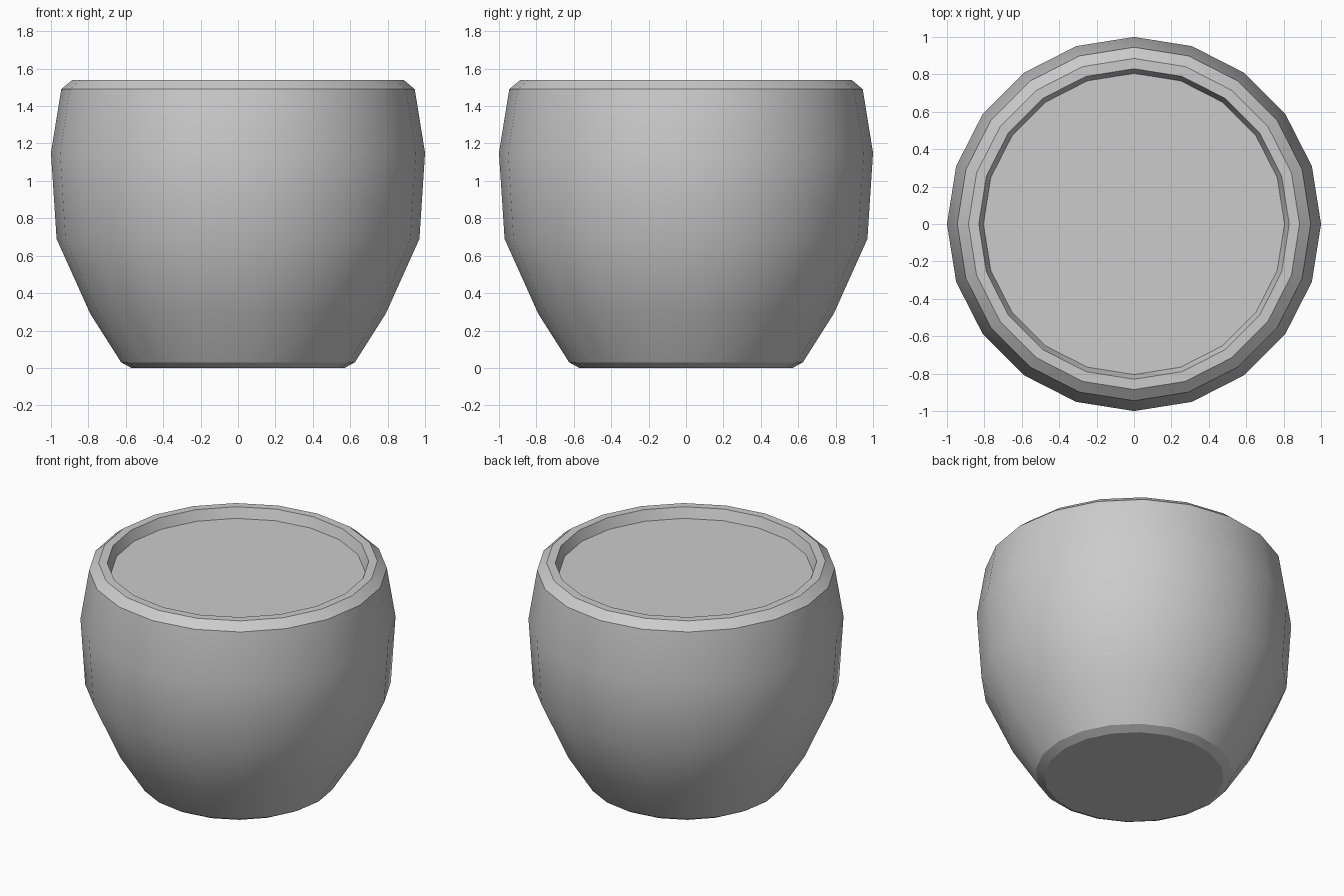
import bpy, bmesh
from math import cos, sin, pi, radians

if "Cube" in bpy.data.objects:
    bpy.data.objects.remove(bpy.data.objects["Cube"])

SIDES = 20


def lathe(name, profile, cap_start=False, cap_end=False):
    """Revolve (radius, z) points around z, optionally closing the ends."""
    bm = bmesh.new()
    rings = [[bm.verts.new((r * cos(2 * pi * i / SIDES), r * sin(2 * pi * i / SIDES), z))
              for i in range(SIDES)] for r, z in profile]
    for a, b in zip(rings, rings[1:]):
        for i in range(SIDES):
            j = (i + 1) % SIDES
            bm.faces.new((a[i], a[j], b[j], b[i]))
    if cap_start:
        bm.faces.new(rings[0][::-1])
    if cap_end:
        bm.faces.new(rings[-1])
    mesh = bpy.data.meshes.new(name)
    bm.to_mesh(mesh)
    bm.free()
    obj = bpy.data.objects.new(name, mesh)
    bpy.context.collection.objects.link(obj)
    bpy.ops.object.select_all(action='DESELECT')
    obj.select_set(True)
    bpy.context.view_layer.objects.active = obj
    bpy.ops.object.shade_smooth_by_angle(angle=radians(25))
    return obj


# Pot: bevelled foot, rounded belly, bevelled rim and inner lip
lathe("pot", [(0.57, 0.0), (0.625, 0.03), (0.79, 0.29), (0.97, 0.69), (1.0, 1.15),
              (0.945, 1.49), (0.885, 1.54), (0.83, 1.54), (0.805, 1.47)], cap_start=True)

# Flat fill just below the rim
lathe("soil", [(0.805, 1.47)], cap_end=True)
